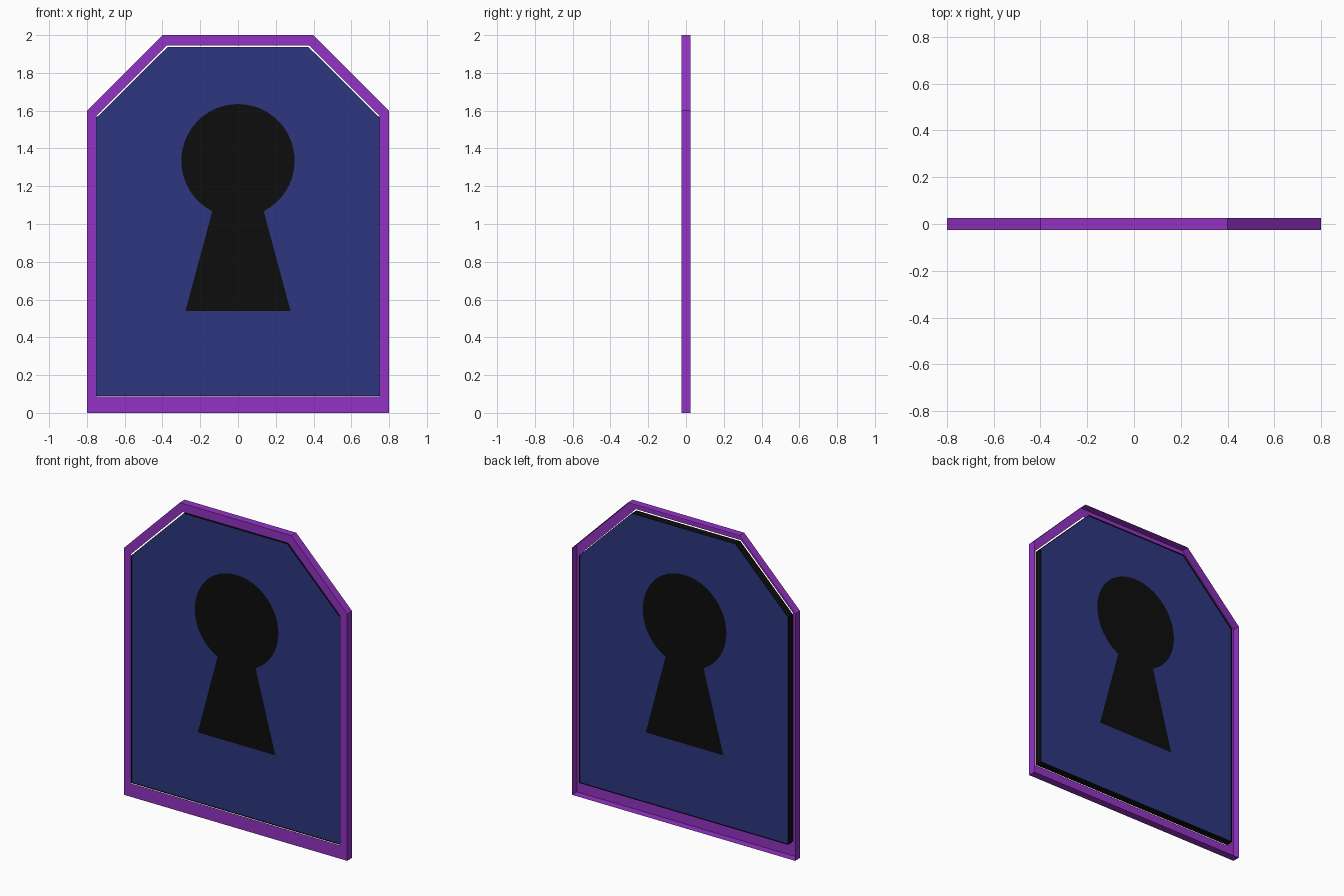
import bpy, bmesh, math

if "Cube" in bpy.data.objects:
    bpy.data.objects.remove(bpy.data.objects["Cube"])

D = 0.025  # half depth


def material(name, rgb):
    m = bpy.data.materials.new(name)
    m.diffuse_color = (*rgb, 1)
    m.use_nodes = True
    m.node_tree.nodes["Principled BSDF"].inputs["Base Color"].default_value = m.diffuse_color
    return m


purple = material("purple", (0.29, 0.033, 0.55))
blue = material("dark blue", (0.027, 0.037, 0.21))
black = material("black", (0.004, 0.004, 0.004))


def outline(w, z0, z1, wt, zt):
    """Mirrored six-sided gate outline from its right half."""
    half = [(w, z0), (w, z1), (wt, zt)]
    return half + [(-x, z) for x, z in reversed(half)]


def make(name, mat, build):
    bm = bmesh.new()

    def face(pts):
        return bm.faces.new([bm.verts.new(p) for p in pts])

    build(face)
    bmesh.ops.remove_doubles(bm, verts=bm.verts, dist=1e-5)
    me = bpy.data.meshes.new(name)
    bm.to_mesh(me)
    bm.free()
    me.materials.append(mat)
    ob = bpy.data.objects.new(name, me)
    bpy.context.collection.objects.link(ob)
    return ob


def strip(face, a, ya, b, yb):
    """Band of quads joining two outlines."""
    n = len(a)
    for i in range(n):
        j = (i + 1) % n
        face([(a[i][0], ya, a[i][1]), (a[j][0], ya, a[j][1]),
              (b[j][0], yb, b[j][1]), (b[i][0], yb, b[i][1])])


outer = outline(0.8, 0.0, 1.6, 0.4, 2.0)
opening = outline(0.75, 0.087, 1.573, 0.377, 1.945)
panel = outline(0.748, 0.09, 1.565, 0.372, 1.938)


# Frame: front rim and outer walls, open at the back
def build_frame(face):
    strip(face, outer, -D, opening, -D)
    strip(face, outer, D, outer, -D)


make("frame", purple, build_frame)

# Black edge wall round the panel
make("panel_edge", black, lambda face: strip(face, panel, D, panel, -D))

# Keyhole right half: round head from the top down, then flared foot
R, CZ = 0.3, 1.335
neck = math.radians(153)
key = [(R * math.sin(neck * i / 20), CZ + R * math.cos(neck * i / 20)) for i in range(21)]
key += [(0.278, 0.54), (0, 0.54)]
panel_half = [(0, 0.09)] + panel[:3] + [(0, 1.938)]

# Blue panels and keyholes, front and back, slightly recessed
for side, y in (("front", -D + 0.01), ("back", D - 0.01)):
    def both_halves(pts):
        def build(face):
            for s in (1, -1):
                f = face([(s * x, y, z) for x, z in pts])
                f.normal_update()
                if f.normal.y * y < 0:
                    f.normal_flip()
        return build
    make(side + "_panel", blue, both_halves(panel_half + key))
    make(side + "_keyhole", black, both_halves(key))
